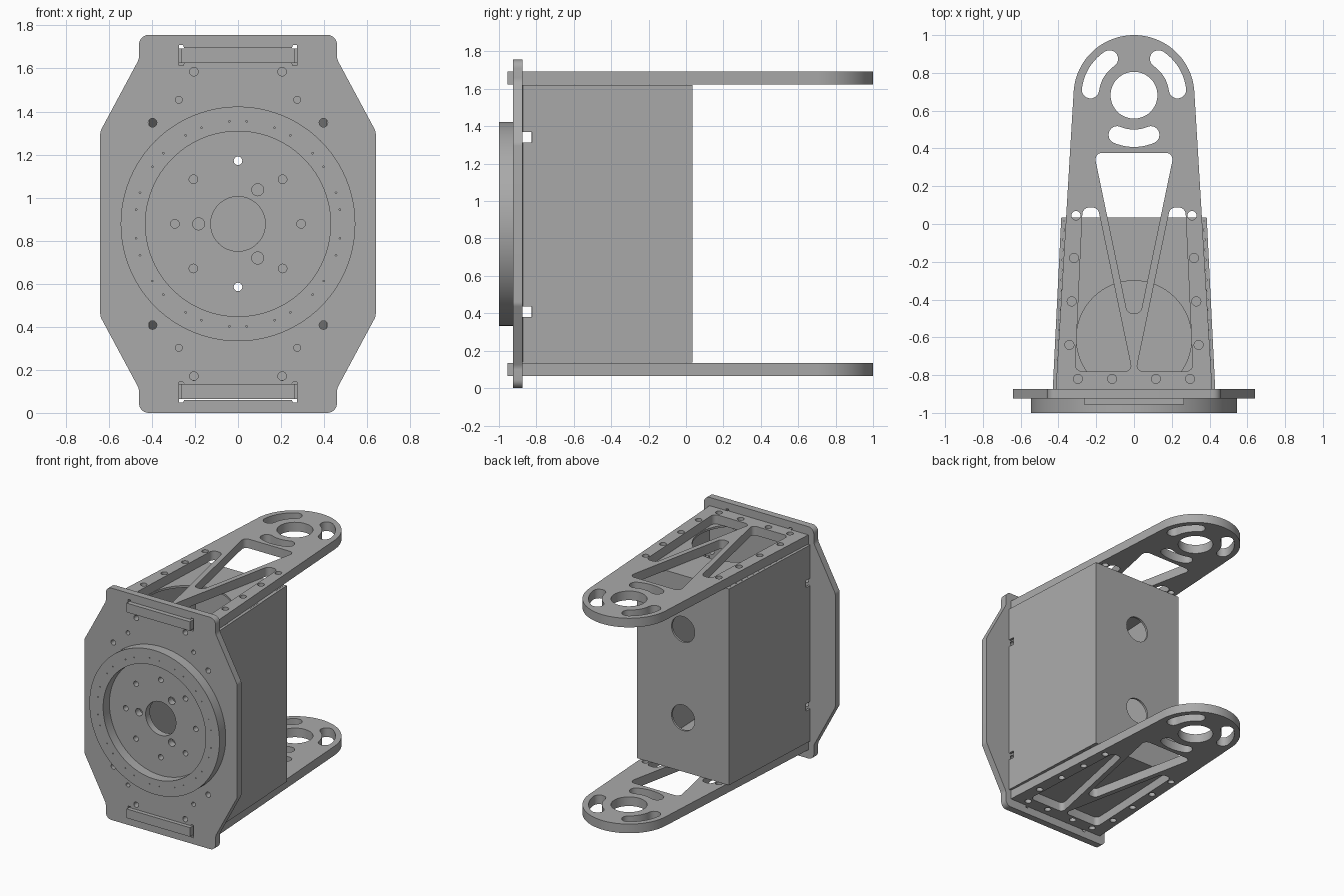
import bpy, bmesh
from math import cos, sin, tan, radians, atan2, pi, hypot
from mathutils import Matrix, Vector

if "Cube" in bpy.data.objects:
    bpy.data.objects.remove(bpy.data.objects["Cube"])

METAL = (0.40, 0.40, 0.40, 1)
metal = bpy.data.materials.new("plain grey metal")
metal.use_nodes = True
metal.diffuse_color = METAL
metal.node_tree.nodes["Principled BSDF"].inputs["Base Color"].default_value = METAL

MID = 0.878                      # height of the symmetry plane
UPRIGHT = Matrix.Rotation(pi / 2, 4, "X")


def circle(x, y, r, n=20):
    return [(x + r * cos(2 * pi * i / n), y + r * sin(2 * pi * i / n)) for i in range(n)]


def rounded(corners, n=6):
    """Outline from (x, y, fillet radius) corners."""
    out = []
    for i, (x, y, r) in enumerate(corners):
        p = Vector((x, y))
        if r == 0:
            out.append((x, y))
            continue
        a = (Vector(corners[i - 1][:2]) - p).normalized()
        b = (Vector(corners[(i + 1) % len(corners)][:2]) - p).normalized()
        half = a.angle(b) / 2
        c = p + (a + b).normalized() * (r / sin(half))
        s, e = (p + d * (r / tan(half)) - c for d in (a, b))
        a0 = atan2(s.y, s.x)
        sweep = (atan2(e.y, e.x) - a0 + pi) % (2 * pi) - pi
        out += [(c.x + r * cos(a0 + sweep * k / n), c.y + r * sin(a0 + sweep * k / n))
                for k in range(n + 1)]
    return out


def arc_slot(cx, cy, radius, half, start, end, n=10):
    """Curved slot with round ends, angles in degrees."""
    s, e = radians(start), radians(end)
    steps = [s + (e - s) * i / n for i in range(n + 1)]
    pts = [(cx + (radius + half) * cos(t), cy + (radius + half) * sin(t)) for t in steps]
    for t0, t in ((e, e), (s, s + pi)):
        ex, ey = cx + radius * cos(t0), cy + radius * sin(t0)
        pts += [(ex + half * cos(t + pi * k / 8), ey + half * sin(t + pi * k / 8))
                for k in range(1, 8)]
        if t0 == e:
            pts += [(cx + (radius - half) * cos(u), cy + (radius - half) * sin(u))
                    for u in reversed(steps)]
    return pts


def mirror_x(loop):
    return [(-x, y) for x, y in reversed(loop)]


def plate(name, loops, thickness, matrix):
    """Flat sheet cut from an outline and its holes."""
    curve = bpy.data.curves.new(name, "CURVE")
    curve.dimensions = "2D"
    curve.fill_mode = "BOTH"
    curve.extrude = thickness / 2
    for loop in loops:
        s = curve.splines.new("POLY")
        s.points.add(len(loop) - 1)
        for p, (x, y) in zip(s.points, loop):
            p.co = (x, y, 0, 1)
        s.use_cyclic_u = True
    tmp = bpy.data.objects.new(name + "_outline", curve)
    bpy.context.collection.objects.link(tmp)
    bpy.context.view_layer.update()
    mesh = bpy.data.meshes.new_from_object(
        tmp.evaluated_get(bpy.context.evaluated_depsgraph_get()))
    bpy.data.objects.remove(tmp)
    bm = bmesh.new()
    bm.from_mesh(mesh)
    bmesh.ops.remove_doubles(bm, verts=bm.verts, dist=0.0001)
    bmesh.ops.recalc_face_normals(bm, faces=bm.faces)
    bm.to_mesh(mesh)
    bm.free()
    mesh.name = name
    mesh.materials.clear()
    mesh.materials.append(metal)
    obj = bpy.data.objects.new(name, mesh)
    obj.matrix_world = matrix
    bpy.context.collection.objects.link(obj)
    bpy.ops.object.select_all(action="DESELECT")
    obj.select_set(True)
    bpy.context.view_layer.objects.active = obj
    bpy.ops.object.shade_smooth_by_angle(angle=radians(35))
    return obj


def at(x, y, z):
    return Matrix.Translation((x, y, z))


# Front plate, drawn around its own centre
quarter = [(0.64, 0.43, 0.05), (0.46, 0.765, 0.06), (0.46, MID, 0.045)]
right = [(x, -y, r) for x, y, r in reversed(quarter)] + quarter
outline = rounded(right + [(-x, y, r) for x, y, r in reversed(right)])
loops = [outline, circle(0, 0, 0.127, 48)]
loops += [circle(0.293 * cos(k * pi / 4), 0.293 * sin(k * pi / 4), 0.02) for k in range(8)]
loops += [circle(0.183 * cos(a), 0.183 * sin(a), 0.028) for a in (pi / 3, pi, -pi / 3)]
for sx in (-1, 1):
    for sy in (-1, 1):
        for x, y, r in ((0.205, 0.707, 0.02), (0.275, 0.576, 0.016), (0.397, 0.47, 0.02)):
            loops.append(circle(sx * x, sy * y, r, 16))
# Tab slots with relieved corners
ears = [(0.275, 0.83), (0.255, 0.83), (0.25, 0.818), (-0.25, 0.818), (-0.255, 0.83), (-0.275, 0.83),
        (-0.275, 0.735), (-0.255, 0.735), (-0.25, 0.747), (0.25, 0.747), (0.255, 0.735), (0.275, 0.735)]
loops += [ears, [(x, -y) for x, y in ears]]
plate("front_plate", loops, 0.052, at(0, -0.899, MID) @ UPRIGHT)

# Raised ring with a circle of pin holes
pins = []
for k in range(14):
    for d in (-8, 8):
        a = radians(k * 360 / 14 + d)
        pins.append(circle(0.478 * cos(a), 0.478 * sin(a), 0.004, 6))
plate("front_ring", [circle(0, 0, 0.545, 96), circle(0, 0, 0.43, 96)] + pins, 0.075,
      at(0, -0.9625, MID) @ UPRIGHT)

# Arms, each with a tab through the front plate and cut-out windows
EYE = 0.682
head = [(0.32 * cos(t), EYE + 0.318 * sin(t)) for t in (radians(3 + 174 * i / 48) for i in range(49))]
arm = head + [(-0.414, -0.873), (-0.265, -0.873), (-0.265, -0.955),
              (0.265, -0.955), (0.265, -0.873), (0.414, -0.873)]
side_window = rounded([(0.191, 0.087, 0.036), (0.272, 0.087, 0.036),
                       (0.312, -0.78, 0.035), (0.01, -0.78, 0.03)])
centre_window = rounded([(-0.212, 0.377, 0.035), (0.212, 0.377, 0.035), (0.035, -0.473, 0.034),
                         (-0.035, -0.473, 0.034)])
kidney = arc_slot(0, EYE, 0.232, 0.046, 7, 56)
loops = [arm, circle(0, EYE, 0.124, 48), centre_window, side_window, mirror_x(side_window),
         kidney, mirror_x(kidney), arc_slot(0, EYE, 0.228, 0.046, 247, 293)]
for x, y in ((0.307, 0.045), (0.318, -0.18), (0.33, -0.41), (0.342, -0.64), (0.297, -0.82), (0.116, -0.82)):
    loops += [circle(x, y, 0.024, 16), circle(-x, y, 0.024, 16)]
for name, z in (("lower_arm", 0.1), ("upper_arm", 1.659)):
    plate(name, loops, 0.069, at(0, 0, z))

# Housing between the arms: floor, pierced lid, back and sides
FRONT, BACK, WIDE, NARROW, LOW, HIGH, T = -0.873, 0.035, 0.43, 0.385, 0.136, 1.622, 0.016
sheet = [(WIDE - T, FRONT), (NARROW - T, BACK - T), (T - NARROW, BACK - T), (T - WIDE, FRONT)]
plate("housing_floor", [sheet], T, at(0, 0, LOW + T / 2))
plate("housing_lid", [sheet, circle(0, -0.605, 0.305, 64)], T, at(0, 0, HIGH - T / 2))
h = (HIGH - LOW) / 2
w = NARROW - 0.001
back = [(-w, -h), (w, -h), (w, h), (-w, h)]
plate("housing_back", [back, circle(0, 0.335, 0.097, 40), circle(0, -0.335, 0.097, 40)], T,
      at(0, BACK - T / 2, (LOW + HIGH) / 2) @ UPRIGHT)
length = hypot(BACK - FRONT, WIDE - NARROW)
side = [(0, -h), (length, -h), (length, h), (0, h)]
for lo in (0.435, -0.498):       # notches against the front plate
    side += [(0, lo + 0.055), (0.048, lo + 0.055), (0.048, lo), (0, lo)]
for name, s in (("left_side", 1), ("right_side", -1)):
    turn = Matrix.Rotation(atan2(BACK - FRONT, s * (NARROW - WIDE)), 4, "Z")
    plate("housing_" + name, [side], T,
          at(s * (WIDE - T / 2), FRONT, (LOW + HIGH) / 2) @ turn @ UPRIGHT)
